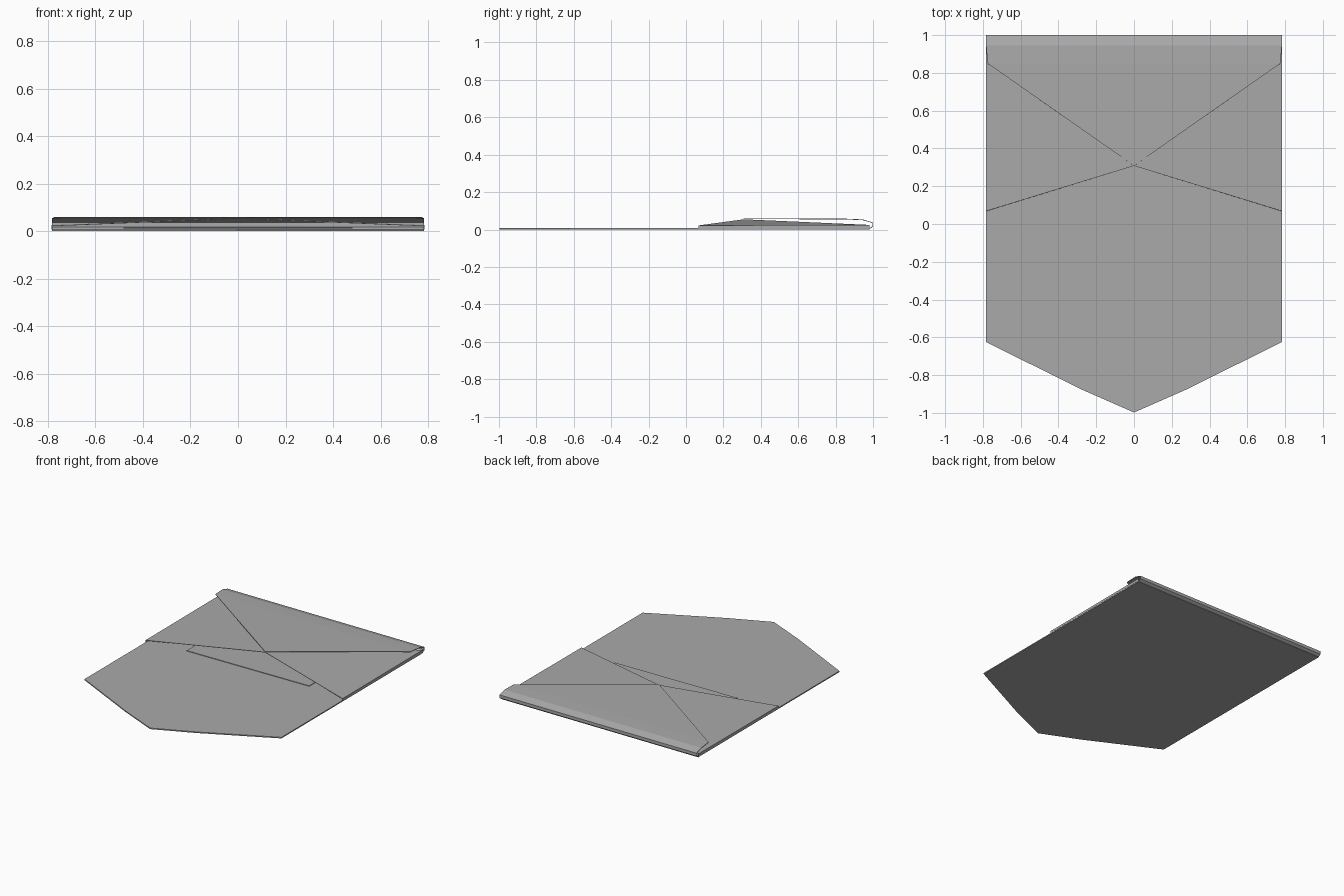
import bpy, bmesh

cube = bpy.data.objects.get("Cube")
if cube:
    bpy.data.objects.remove(cube, do_unlink=True)

paper = bpy.data.materials.new("grey paper")
paper.use_nodes = True
GREY = (0.40, 0.40, 0.40, 1)
paper.diffuse_color = GREY
paper.node_tree.nodes["Principled BSDF"].inputs["Base Color"].default_value = GREY


def sheet(name, points, faces, thickness):
    """Folded paper: a thin surface thickened evenly about its middle."""
    bm = bmesh.new()
    verts = [bm.verts.new(p) for p in points]
    for f in faces:
        bm.faces.new([verts[i] for i in f])
    bmesh.ops.recalc_face_normals(bm, faces=bm.faces)
    # keep the first face of every sheet pointing up
    bm.faces.ensure_lookup_table()
    bm.normal_update()
    if bm.faces[0].normal.z < 0:
        bmesh.ops.reverse_faces(bm, faces=bm.faces)
    mesh = bpy.data.meshes.new(name)
    bm.to_mesh(mesh)
    bm.free()
    mesh.materials.append(paper)
    obj = bpy.data.objects.new(name, mesh)
    bpy.context.collection.objects.link(obj)
    mod = obj.modifiers.new("Paper thickness", 'SOLIDIFY')
    mod.thickness = thickness
    mod.offset = 0
    return obj


W = 0.783      # half width of the envelope
BACK = 0.98    # rear fold line

# Back panel with the open pointed flap in one sheet
half = [(W, BACK), (W, -0.625), (0.28, -0.875)]
outline = half + [(0, -0.998)] + [(-x, y) for x, y in reversed(half)]
sheet("back_panel_and_open_flap", [(x, y, 0.004) for x, y in outline],
      [range(len(outline))], 0.008)

# Letter peeking out of the pocket
sheet("letter", [(-0.483, 0.107, 0.012), (0.483, 0.119, 0.012),
                 (0.483, 0.93, 0.012), (-0.483, 0.93, 0.012)],
      [(0, 1, 2, 3)], 0.004)

# Side flaps rise towards the middle, with a narrow folded edge
for side, sx in (("left", 1), ("right", -1)):
    sheet(side + "_side_flap",
          [(sx * W, 0.068, 0.021), (0, 0.308, 0.053), (sx * W, BACK, 0.024),
           (sx * W, 0.068, 0.006), (sx * W, BACK, 0.006)],
          [(0, 1, 2), (0, 2, 4, 3)], 0.003)

# Pocket flap on top, bending over the rear fold
rows = [(0.775, 0.85, 0.056), (W, 0.945, 0.052), (W, 0.998, 0.036),
        (W, 0.998, 0.016), (W, BACK, 0.004)]
pts = [(0, 0.308, 0.058)]
for x, y, z in rows:
    pts += [(-x, y, z), (x, y, z)]
faces = [(0, 2, 1)]
faces += [(i, i + 1, i + 3, i + 2) for i in range(1, 2 * len(rows) - 2, 2)]
sheet("pocket_flap", pts, faces, 0.004)
